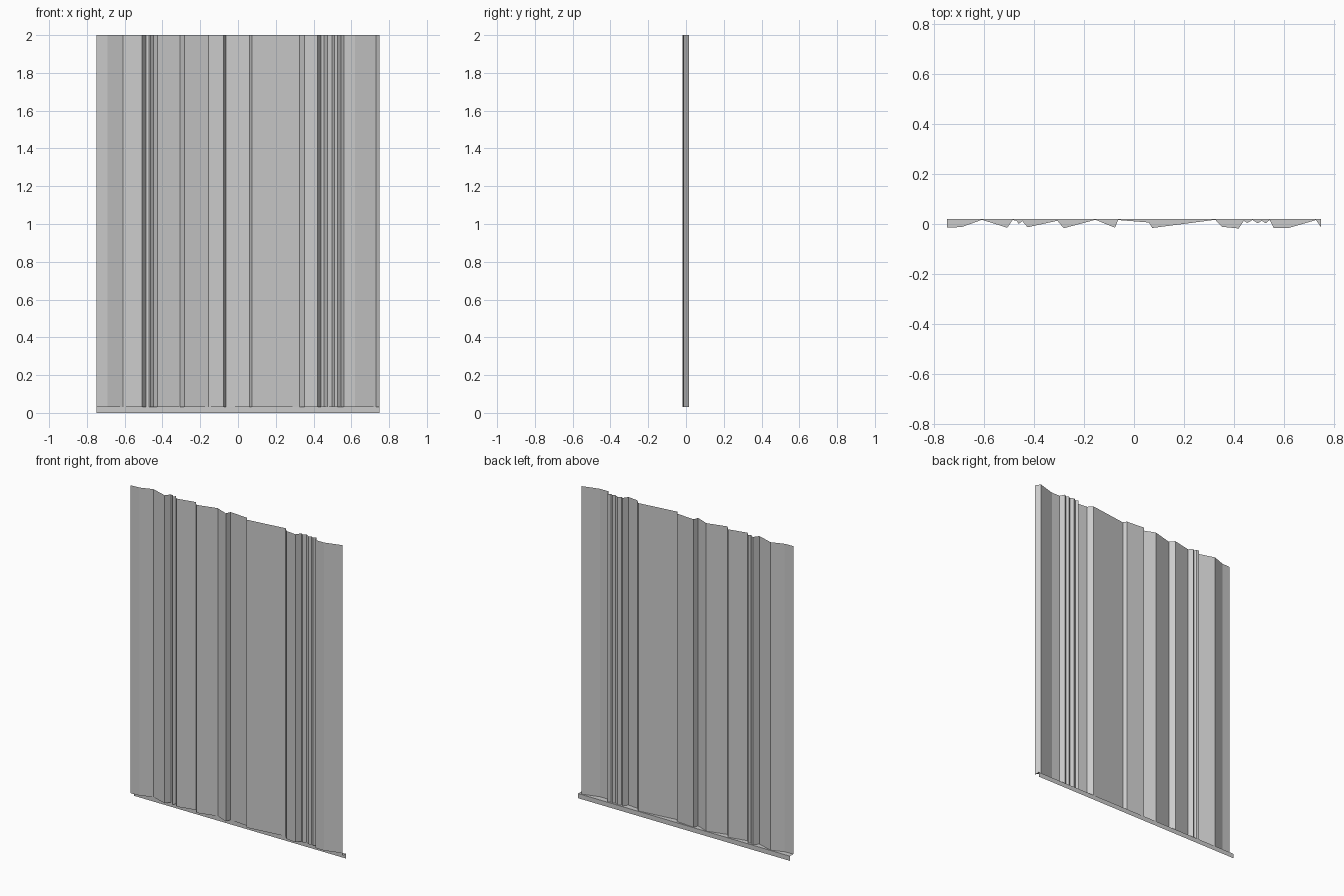
import bpy
import bmesh

cube = bpy.data.objects.get("Cube")
if cube:
    bpy.data.objects.remove(cube, do_unlink=True)

# One plain grey for the whole curtain
grey = bpy.data.materials.new("plain grey")
grey.use_nodes = True
colour = (0.6, 0.6, 0.6, 1)
grey.diffuse_color = colour
grey.node_tree.nodes["Principled BSDF"].inputs["Base Color"].default_value = colour

HEIGHT, HEM, BACK = 2.0, 0.03, 0.02

# Fold line of the cloth, from right to left (x, y)
FOLDS = [
    (-0.75, -0.015), (-0.69, -0.012), (-0.61, 0.017), (-0.508, -0.015),
    (-0.487, 0.016), (-0.47, 0.013), (-0.462, 0.0), (-0.448, 0.012),
    (-0.427, -0.013), (-0.307, 0.013), (-0.282, -0.017), (-0.155, 0.017),
    (-0.076, -0.015), (-0.064, 0.016), (0.06, 0.006), (0.073, -0.016),
    (0.326, 0.017), (0.352, -0.011), (0.42, -0.018), (0.44, 0.013),
    (0.454, 0.004), (0.475, 0.016), (0.497, 0.003), (0.512, 0.013),
    (0.528, 0.003), (0.544, 0.016), (0.56, -0.016), (0.62, -0.016),
    (0.73, 0.016), (0.75, -0.013),
]


def make_object(name, build):
    bm = bmesh.new()
    build(bm)
    mesh = bpy.data.meshes.new(name)
    bm.to_mesh(mesh)
    bm.free()
    mesh.materials.append(grey)
    obj = bpy.data.objects.new(name, mesh)
    bpy.context.collection.objects.link(obj)


def strip(bm, line, bottom, top):
    """Upright sheet that follows a line and faces the front."""
    low = [bm.verts.new((x, y, bottom)) for x, y in line]
    high = [bm.verts.new((x, y, top)) for x, y in line]
    for i in range(len(line) - 1):
        bm.faces.new((low[i], low[i + 1], high[i + 1], high[i]))


def ledge(bm):
    """Flat web between the folds and the straight hem."""
    front = [bm.verts.new((x, y, HEM)) for x, y in FOLDS]
    back = [bm.verts.new((x, BACK, HEM)) for x, y in FOLDS]
    for i in range(len(FOLDS) - 1):
        bm.faces.new((front[i], front[i + 1], back[i + 1], back[i]))


# Folded cloth, open at the top and behind
make_object("pleated_sheet", lambda bm: strip(bm, FOLDS, HEM, HEIGHT))

# Web that joins the folds to the hem
make_object("hem_ledge", ledge)

# Straight hem along the floor
ends = [(FOLDS[0][0], BACK), (FOLDS[-1][0], BACK)]
make_object("bottom_hem", lambda bm: strip(bm, ends, 0, HEM))
